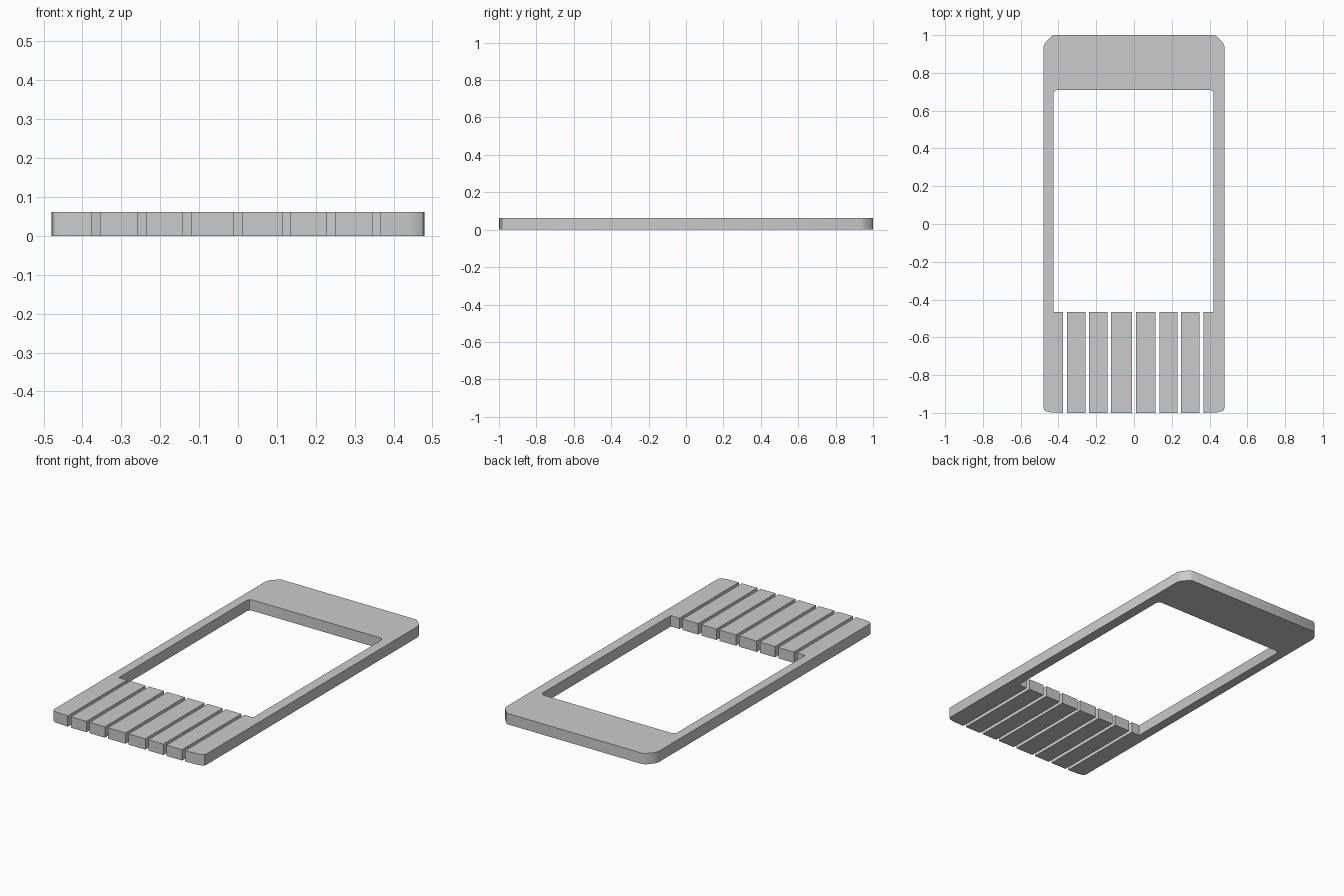
import bpy, bmesh

if "Cube" in bpy.data.objects:
    bpy.data.objects.remove(bpy.data.objects["Cube"])

H = 0.062        # plate thickness
Y_WIN = -0.465   # lower edge of the window, where the bars begin


def plate(name, outline):
    """Extrude a closed 2D outline from z = 0 up to the plate thickness."""
    bm = bmesh.new()
    face = bm.faces.new([bm.verts.new((x, y, 0)) for x, y in outline])
    ext = bmesh.ops.extrude_face_region(bm, geom=[face])
    top = [v for v in ext["geom"] if isinstance(v, bmesh.types.BMVert)]
    bmesh.ops.translate(bm, verts=top, vec=(0, 0, H))
    bmesh.ops.recalc_face_normals(bm, faces=bm.faces[:])
    mesh = bpy.data.meshes.new(name)
    bm.to_mesh(mesh)
    bm.free()
    ob = bpy.data.objects.new(name, mesh)
    bpy.context.collection.objects.link(ob)
    bpy.context.view_layer.objects.active = ob
    ob.select_set(True)
    bpy.ops.object.shade_smooth_by_angle(angle=0.6)
    ob.select_set(False)
    return ob


def half(side, slit, inner):
    """One side of the frame, from the top centre out, down and back up inside."""
    outer = [(0.425, 1.0), (0.442, 0.99), (0.472, 0.957), (0.48, 0.935),
             (0.48, -0.97), (0.476, -0.984), (0.464, -0.992), (0.44, -0.997)]
    window = [(slit, -1.0), (slit, Y_WIN), (inner, Y_WIN), (inner, 0.69),
              (inner - 0.006, 0.704), (inner - 0.02, 0.71)]
    return [(side * x, y) for x, y in outer + window]


# Slits between the bars, left to right
slits = [(-0.375, -0.355), (-0.257, -0.237), (-0.141, -0.121), (-0.01, 0.01),
         (0.115, 0.134), (0.229, 0.249), (0.347, 0.367)]

# Surround: head, side rails and the two end keys
right = half(1, slits[-1][1], 0.422)
left = half(-1, -slits[0][0], 0.427)
plate("frame", right + left[::-1])

# Six separate bars below the window
for i, (a, b) in enumerate(zip(slits, slits[1:])):
    x0, x1 = a[1], b[0]
    plate(f"bar_{i + 1}", [(x0, -1), (x1, -1), (x1, Y_WIN), (x0, Y_WIN)])
